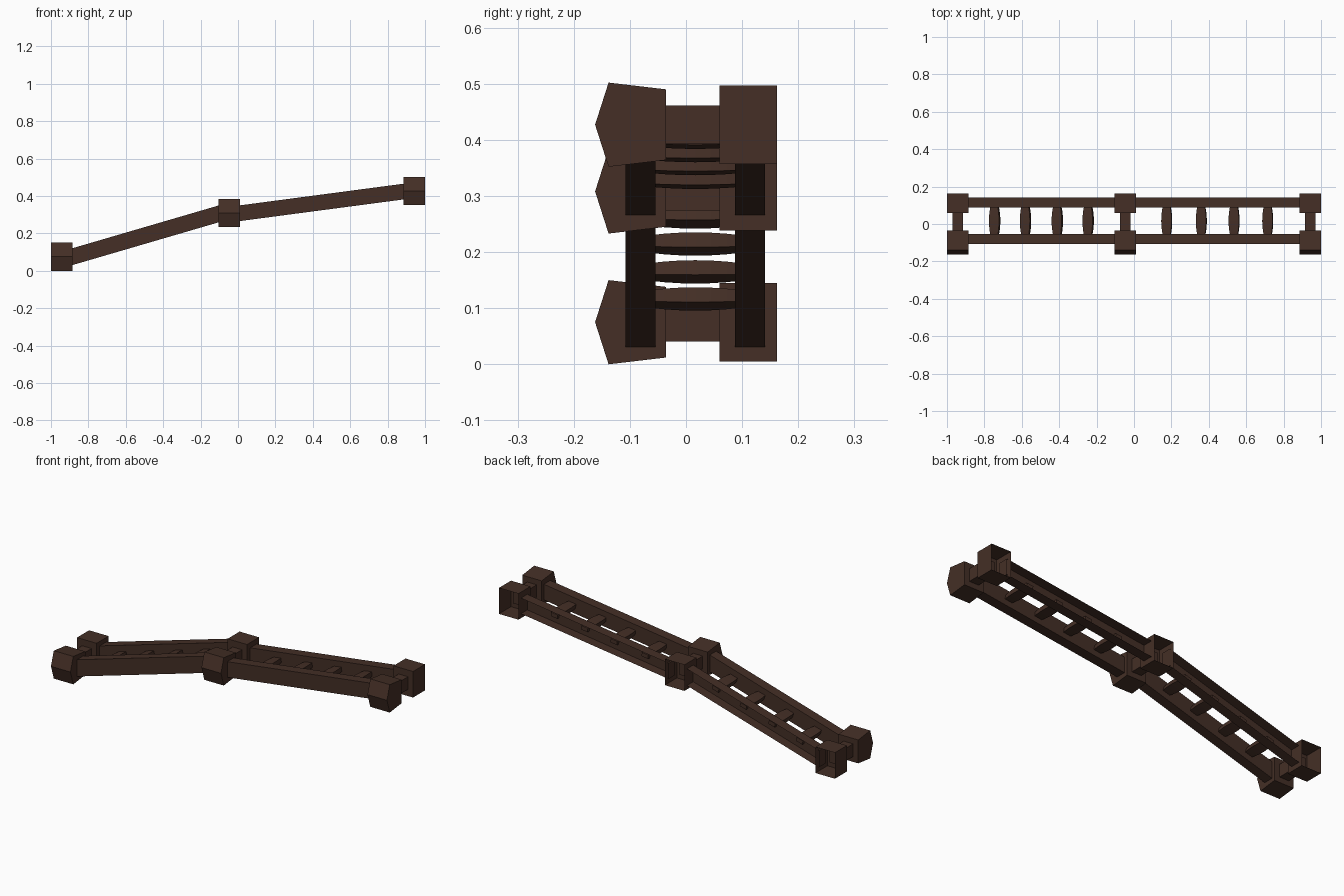
import bpy, bmesh, math
from mathutils import Vector

if "Cube" in bpy.data.objects:
    bpy.data.objects.remove(bpy.data.objects["Cube"])

wood = bpy.data.materials.new("dark_brown_wood")
wood.diffuse_color = (0.058, 0.028, 0.019, 1)
wood.use_nodes = True
wood.node_tree.nodes["Principled BSDF"].inputs["Base Color"].default_value = wood.diffuse_color


def finish(name, bm):
    mesh = bpy.data.meshes.new(name)
    bm.to_mesh(mesh)
    bm.free()
    mesh.materials.append(wood)
    obj = bpy.data.objects.new(name, mesh)
    bpy.context.collection.objects.link(obj)
    return obj


def loft(name, rings, open_back=False):
    """Skin a row of rings, cap both ends, optionally leave the rear side open."""
    bm = bmesh.new()
    rows = [[bm.verts.new(p) for p in ring] for ring in rings]
    n = len(rows[0])
    for a, b in zip(rows, rows[1:]):
        for i in range(n):
            j = (i + 1) % n
            bm.faces.new((a[i], a[j], b[j], b[i]))
    bm.faces.new(rows[0])
    bm.faces.new(rows[-1][::-1])
    bmesh.ops.recalc_face_normals(bm, faces=bm.faces[:])
    if open_back:
        rear = [f for f in bm.faces if f.normal.y > 0.9]
        bmesh.ops.delete(bm, geom=rear, context='FACES')
    return finish(name, bm)


def rect(y0, y1, z0, z1):
    return [(y0, z0), (y0, z1), (y1, z1), (y1, z0)]


def extrude_x(name, profile, x0, x1, z=0.0, open_back=False):
    return loft(name, [[(x, y, z + h) for y, h in profile] for x in (x0, x1)], open_back)


# Joint blocks: ridged front block, hollow rear block, bar between them
front_profile = [(-0.138, -0.075), (-0.162, 0), (-0.138, 0.075),
                 (-0.036, 0.063), (-0.036, -0.063)]
for label, x, z in (("lower", -0.942, 0.075), ("middle", -0.046, 0.308), ("upper", 0.942, 0.427)):
    extrude_x(label + "_front_block", front_profile, x - 0.058, x + 0.058, z)
    extrude_x(label + "_rear_block", rect(0.06, 0.162, -0.07, 0.07),
              x - 0.058, x + 0.058, z, open_back=True)
    extrude_x(label + "_cross_bar", rect(-0.045, 0.085, -0.034, 0.034),
              x - 0.028, x + 0.028, z)

# Sloping rails and the bulged rungs between them
sections = (
    ("lower", (-0.89, 0.074), (-0.10, 0.305), 0.045, (-0.745, -0.58, -0.41, -0.245)),
    ("upper", (0.005, 0.307), (0.89, 0.424), 0.042, (0.175, 0.36, 0.535, 0.715)),
)
for label, (xa, za), (xb, zb), half, rungs in sections:
    for side, y0, y1 in (("front", -0.108, -0.054), ("rear", 0.087, 0.141)):
        loft(f"{label}_{side}_rail",
             [[(x, y, z + h) for y, h in rect(y0, y1, -half, half)]
              for x, z in ((xa, za), (xb, zb))],
             open_back=(side == "rear"))
    slope = (zb - za) / (xb - xa)
    along = Vector((1, 0, slope)).normalized()
    up = Vector((-along.z, 0, along.x))
    for k, x in enumerate(rungs):
        rings = []
        for i in range(7):
            t = i / 3 - 1
            w = 0.028 - 0.009 * t * t
            h = 0.0135 - 0.003 * t * t
            c = Vector((x, 0.0165 + t * 0.083, za + (x - xa) * slope))
            rings.append([c + along * w * a + up * h * b
                          for a, b in ((-1, -1), (-1, 1), (1, 1), (1, -1))])
        loft(f"{label}_rung_{k + 1}", rings)
